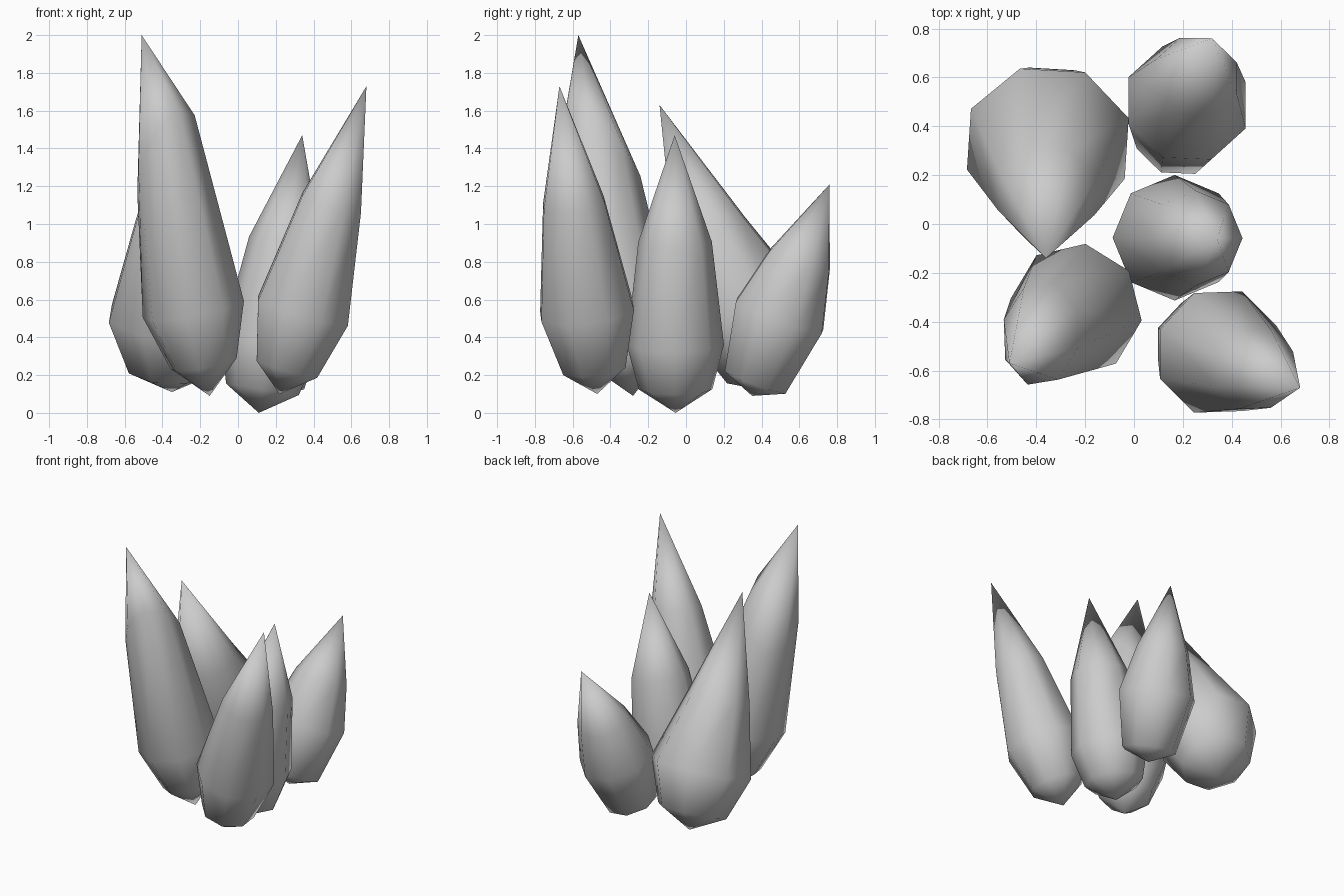
import bpy, bmesh, math
from mathutils import Vector

if "Cube" in bpy.data.objects:
    bpy.data.objects.remove(bpy.data.objects["Cube"])

SIDES = 8


def crystal(name, base, tip, rings, twist, slant=(0, 0)):
    """Eight-sided shard along base->tip; rings = (fraction, radius, x shift, y shift), low to high."""
    base, tip = Vector(base), Vector(tip)
    span = tip - base
    axis = span.normalized()
    u = Vector((1, 0, 0))
    u = (u - axis * u.dot(axis)).normalized()
    v = axis.cross(u)
    bm = bmesh.new()
    loops = []
    for k, (t, r, dx, dy) in enumerate(rings):
        loop = []
        for i in range(SIDES):
            a = math.radians(twist) + math.tau * i / SIDES
            c, s = math.cos(a), math.sin(a)
            # only the shoulder ring can be cut at a slant
            f = t + (slant[0] * c + slant[1] * s if k == len(rings) - 1 else 0)
            p = base + span * f + (u * c + v * s) * r + Vector((dx, dy, 0))
            loop.append(bm.verts.new(p))
        loops.append(loop)
    bottom, top = bm.verts.new(base), bm.verts.new(tip)
    for i in range(SIDES):
        j = (i + 1) % SIDES
        bm.faces.new((bottom, loops[0][j], loops[0][i]))
        for lo, hi in zip(loops, loops[1:]):
            bm.faces.new((lo[i], lo[j], hi[j], hi[i]))
        bm.faces.new((loops[-1][i], loops[-1][j], top))
    bmesh.ops.recalc_face_normals(bm, faces=bm.faces)
    for f in bm.faces:
        f.smooth = True
    mesh = bpy.data.meshes.new(name)
    bm.to_mesh(mesh)
    bm.free()
    ob = bpy.data.objects.new(name, mesh)
    bpy.context.collection.objects.link(ob)
    return ob


# tall front-left shard with a slanted shoulder
crystal("crystal_front_left", (-0.15, -0.28, 0.09), (-0.51, -0.57, 2.0),
        [(0.09, 0.18, 0, 0), (0.24, 0.275, 0, 0), (0.67, 0.19, 0.01, 0.025)], -8, (0.08, -0.09))
# front-right shard leaning outward
crystal("crystal_front_right", (0.22, -0.47, 0.1), (0.68, -0.67, 1.73),
        [(0.085, 0.18, 0, 0), (0.27, 0.267, 0, 0), (0.62, 0.175, -0.01, 0)], 22.5)
# middle-right shard, lowest in the cluster
crystal("crystal_middle_right", (0.11, -0.055, 0.0), (0.34, -0.06, 1.47),
        [(0.085, 0.195, 0, 0), (0.245, 0.257, 0, 0), (0.615, 0.195, 0, 0)], 0)
# short back-right shard leaning backward
crystal("crystal_back_right", (0.17, 0.35, 0.09), (0.32, 0.76, 1.21),
        [(0.07, 0.185, 0, -0.01), (0.38, 0.262, -0.01, -0.01), (0.64, 0.18, -0.01, -0.01)], 22.5)
# wide back-left shard leaning forward
crystal("crystal_back_left", (-0.35, 0.46, 0.11), (-0.36, -0.14, 1.63),
        [(0.085, 0.24, 0, 0.02), (0.27, 0.35, 0, 0.03), (0.56, 0.215, 0, 0)], 19)
